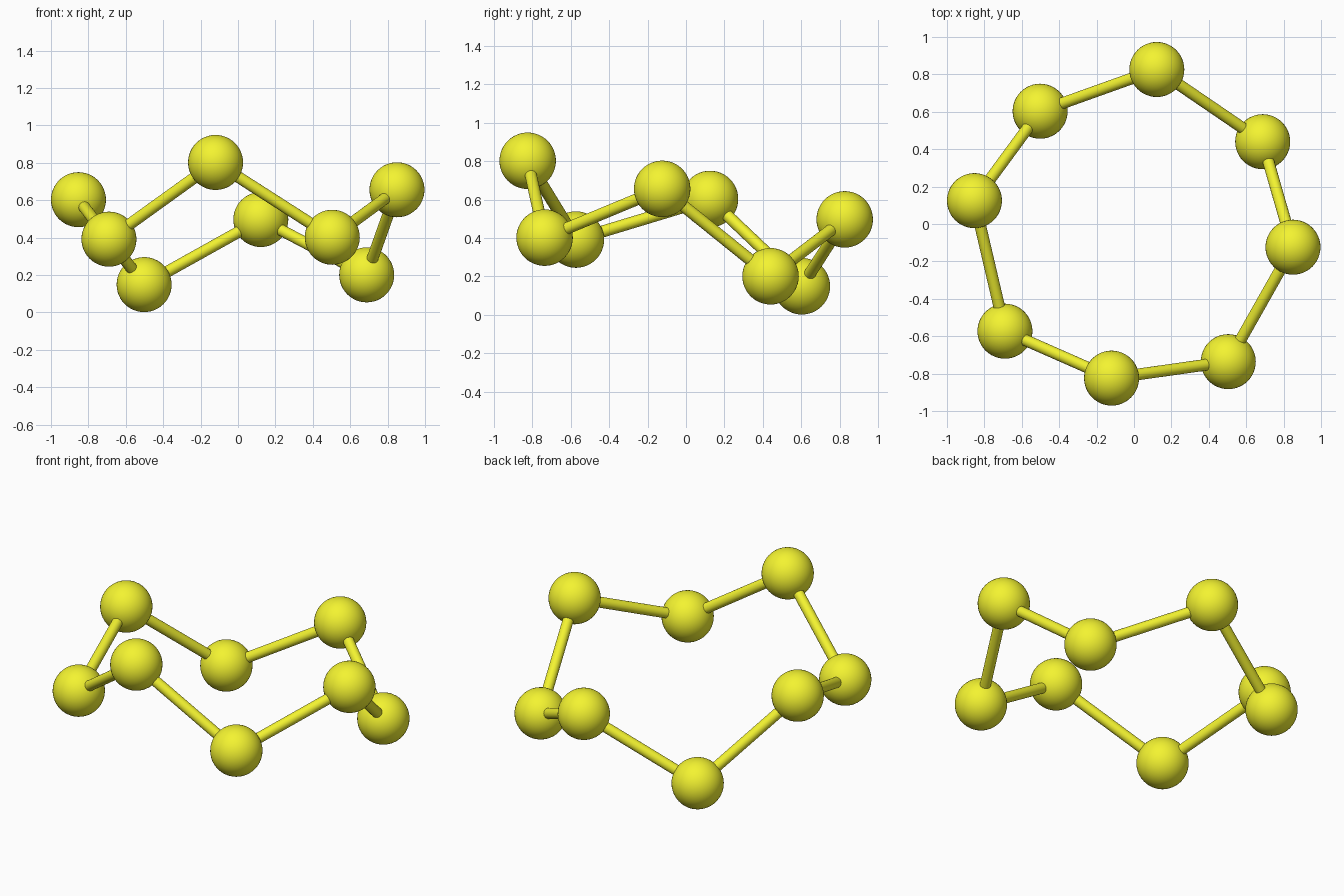
import bpy
from mathutils import Vector

if "Cube" in bpy.data.objects:
    bpy.data.objects.remove(bpy.data.objects["Cube"])

BALL_R, STICK_R = 0.147, 0.031

yellow = bpy.data.materials.new("yellow")
yellow.diffuse_color = (0.9, 0.9, 0.03, 1)
yellow.use_nodes = True
yellow.node_tree.nodes["Principled BSDF"].inputs["Base Color"].default_value = yellow.diffuse_color

# Ball centres in order round the puckered ring
centres = [Vector(c) for c in (
    (0.122, 0.826, 0.497), (0.688, 0.44, 0.201), (0.85, -0.124, 0.656),
    (0.504, -0.736, 0.402), (-0.12, -0.824, 0.802), (-0.69, -0.573, 0.392),
    (-0.853, 0.125, 0.603), (-0.502, 0.603, 0.149))]


def finish(name):
    ob = bpy.context.object
    ob.name = name
    ob.data.materials.append(yellow)
    bpy.ops.object.shade_smooth_by_angle()


for i, a in enumerate(centres):
    # Ball
    bpy.ops.mesh.primitive_uv_sphere_add(segments=48, ring_count=24,
                                         radius=BALL_R, location=a)
    finish(f"ball_{i + 1}")

    # Stick to the next ball
    b = centres[(i + 1) % len(centres)]
    d = b - a
    bpy.ops.mesh.primitive_cylinder_add(
        vertices=32, radius=STICK_R, depth=d.length, location=(a + b) / 2,
        rotation=d.to_track_quat('Z', 'Y').to_euler())
    finish(f"stick_{i + 1}")
